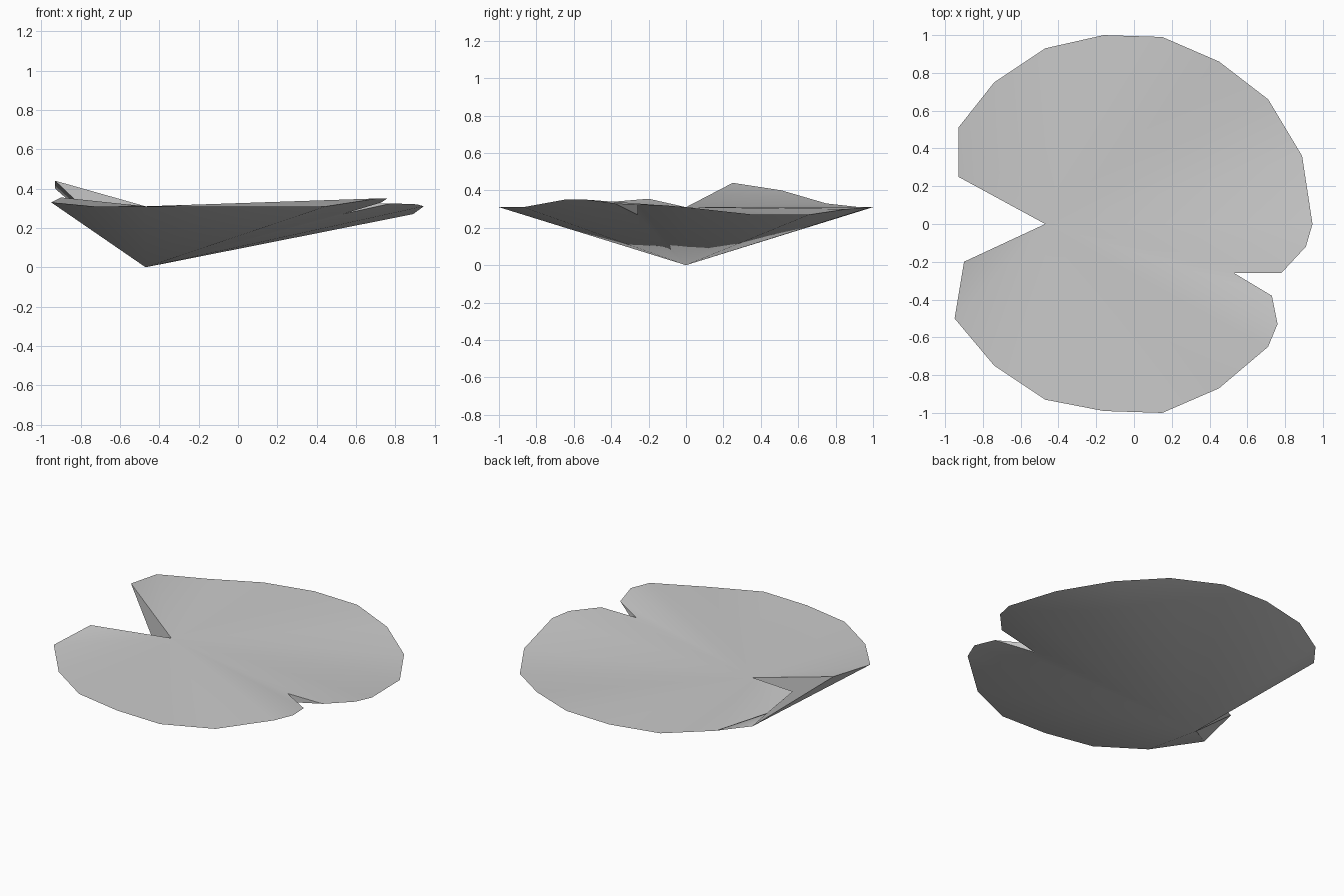
import bpy
import bmesh
import math

# Remove the default cube only
default_cube = bpy.data.objects.get("Cube")
if default_cube:
    bpy.data.objects.remove(default_cube, do_unlink=True)


def make_material(name, colour):
    material = bpy.data.materials.new(name)
    material.use_nodes = True
    material.diffuse_color = colour
    shader = material.node_tree.nodes["Principled BSDF"]
    shader.inputs["Base Color"].default_value = colour
    return material


def build_fan(bm, hub, outline, upward):
    """Join one hub to each outline edge, facing up or down."""
    for first, second in zip(outline, outline[1:]):
        corners = (hub, first, second) if upward else (hub, second, first)
        bm.faces.new(corners)


# Leaf outline, counter-clockwise from the wide notch
front_rim = [
    (-.90, -.20, .355), (-.95, -.50, .33), (-.74, -.75, .31),
    (-.47, -.93, .31), (-.16, -.99, .31), (.15, -1, .31),
    (.45, -.87, .31), (.71, -.65, .35), (.76, -.53, .35), (.73, -.38, .33),
]
back_rim = [
    (.78, -.26, .325), (.91, -.12, .32), (.945, 0, .31), (.89, .36, .27),
    (.71, .66, .27), (.45, .86, .3), (.15, .99, .31), (-.16, 1, .31),
    (-.47, .93, .31), (-.74, .75, .33), (-.93, .51, .40), (-.93, .25, .44),
]

bm = bmesh.new()
front_edge = [bm.verts.new(point) for point in front_rim]
back_edge = [bm.verts.new(point) for point in back_rim]

# Wide notch meets above the pointed underside
hub_top = bm.verts.new((-.47, 0, .31))
hub_bottom = bm.verts.new((-.47, 0, 0))

# Small tear in the outer edge
tear_top = bm.verts.new((.53, -.26, .325))
tear_bottom = bm.verts.new((.53, -.26, .27))

# Upper surface and conical underside
build_fan(bm, hub_top, front_edge + [tear_top] + back_edge, True)
build_fan(bm, hub_bottom, front_edge + [tear_bottom] + back_edge, False)

# Side walls of the notch and of the tear
bm.faces.new((hub_top, hub_bottom, front_edge[0]))
bm.faces.new((hub_bottom, hub_top, back_edge[-1]))
bm.faces.new((tear_top, front_edge[-1], tear_bottom))
bm.faces.new((tear_bottom, back_edge[0], tear_top))
bmesh.ops.recalc_face_normals(bm, faces=bm.faces)

mesh = bpy.data.meshes.new("leaf_pad")
bm.to_mesh(mesh)
bm.free()

leaf_pad = bpy.data.objects.new("leaf_pad", mesh)
bpy.context.collection.objects.link(leaf_pad)
mesh.materials.append(make_material("plain_grey", (.6, .6, .6, 1)))

# Smooth sheets with a crisp rim
bpy.ops.object.select_all(action='DESELECT')
leaf_pad.select_set(True)
bpy.context.view_layer.objects.active = leaf_pad
bpy.ops.object.shade_smooth_by_angle(angle=math.radians(30))
